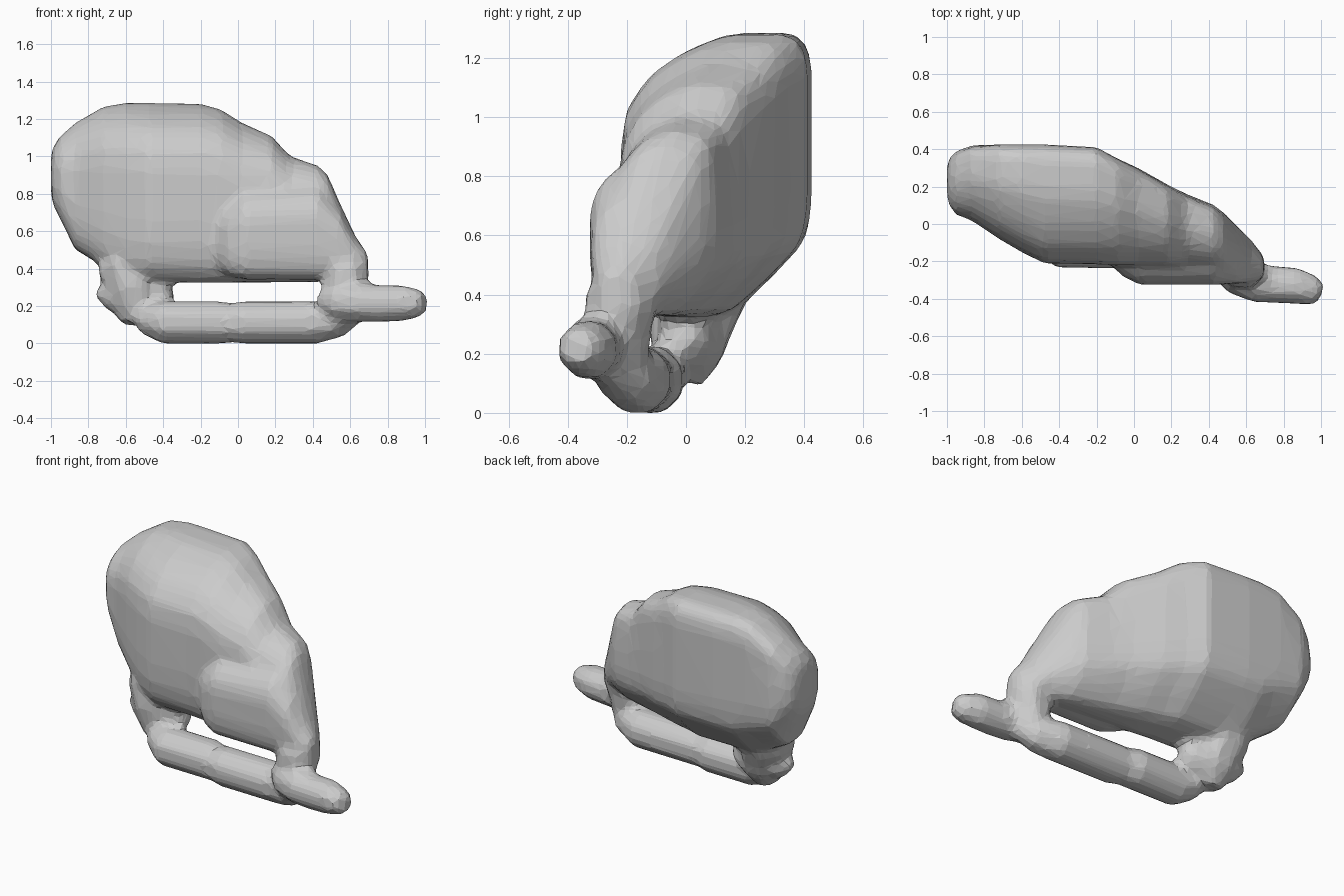
import bpy, bmesh, math, random
from mathutils import Vector

random.seed(4)


def loft(name, rings):
    """Skin a list of equal-length vertex rings and close both ends."""
    bm = bmesh.new()
    vs = [[bm.verts.new(p) for p in r] for r in rings]
    n = len(vs[0])
    for a, b in zip(vs, vs[1:]):
        for i in range(n):
            j = (i + 1) % n
            bm.faces.new((a[i], a[j], b[j], b[i]))
    bm.faces.new(vs[0])
    bm.faces.new(vs[-1])
    bmesh.ops.recalc_face_normals(bm, faces=bm.faces)
    bmesh.ops.triangulate(bm, faces=[f for f in bm.faces if len(f.verts) == 4])
    me = bpy.data.meshes.new(name)
    bm.to_mesh(me)
    bm.free()
    ob = bpy.data.objects.new(name, me)
    bpy.context.collection.objects.link(ob)
    return ob


def fit(v, lo, hi, a, b):
    return a + (v - lo) / (hi - lo) * (b - a)


# Unit profile of the body: leaning back, blunt on every side
PROFILE = [(1, 0.83), (0.84, 1), (0.14, 1), (-0.35, 0.87), (-0.72, 0.70),
           (-1, 0.42), (-1, -0.5), (-0.9, -0.82), (-0.65, -1), (0.1, -1),
           (0.55, -0.74), (0.93, -0.48), (1, -0.22), (1, 0.3)]


def section(x, y0, y1, z0, z1, blend):
    """Corner-cut profile, blended towards an ellipse, fitted into its bounds."""
    pts = []
    n = len(PROFILE)
    for i in range(n):
        a, b = Vector(PROFILE[i]), Vector(PROFILE[(i + 1) % n])
        for p in (a.lerp(b, 0.2), a.lerp(b, 0.8)):
            pts.append(p.normalized().lerp(p, blend))
    ul, uh = min(p[0] for p in pts), max(p[0] for p in pts)
    wl, wh = min(p[1] for p in pts), max(p[1] for p in pts)
    return [Vector((x, fit(u, ul, uh, y0, y1), fit(w, wl, wh, z0, z1)))
            for u, w in pts]


def lofted_sections(name, keys):
    """Loft through sections interpolated between the keys."""
    rings = []
    for a, b in zip(keys, keys[1:]):
        steps = max(1, round((b[0] - a[0]) / 0.09))
        for k in range(steps):
            rings.append(section(*[p + (q - p) * k / steps for p, q in zip(a, b)]))
    rings.append(section(*keys[-1]))
    return loft(name, rings)


def tube(name, path, sides=8):
    """Faceted tube; path holds (x, y, z, radius)."""
    pts = [Vector(p[:3]) for p in path]
    rings = []
    for i, p in enumerate(pts):
        d = (pts[min(i + 1, len(pts) - 1)] - pts[max(i - 1, 0)]).normalized()
        side = d.cross(Vector((0, 1, 0))).normalized()
        up = side.cross(d)
        r = path[i][3]
        rings.append([p + r * (side * math.cos(a) + up * math.sin(a))
                      for a in [2 * math.pi * (k + 0.5) / sides for k in range(sides)]])
    return loft(name, rings)


# Body: x, y min, y max, z min, z max, profile blend
body = lofted_sections("body", [
    (-1.00, 0.16, 0.31, 0.80, 1.00, 0.0),
    (-0.99, 0.10, 0.35, 0.74, 1.05, 0.3),
    (-0.95, 0.05, 0.39, 0.66, 1.11, 0.5),
    (-0.87, 0.02, 0.42, 0.50, 1.18, 0.8),
    (-0.72, -0.08, 0.425, 0.41, 1.265, 1.0),
    (-0.60, -0.15, 0.425, 0.34, 1.285, 1.0),
    (-0.48, -0.21, 0.425, 0.33, 1.285, 1.0),
    (-0.20, -0.215, 0.41, 0.325, 1.28, 1.0),
    (-0.09, -0.22, 0.35, 0.325, 1.25, 1.0),
    (0.02, -0.22, 0.30, 0.325, 1.18, 0.9),
    (0.18, -0.225, 0.21, 0.325, 1.11, 0.8),
    (0.28, -0.23, 0.16, 0.325, 1.00, 0.7),
    (0.43, -0.25, 0.10, 0.325, 0.95, 0.6),
    (0.48, -0.26, 0.06, 0.33, 0.90, 0.5),
    (0.55, -0.29, -0.01, 0.33, 0.74, 0.4),
    (0.63, -0.31, -0.09, 0.31, 0.57, 0.2),
    (0.695, -0.29, -0.18, 0.31, 0.48, 0.0)])

# Low bulge on the front right
bulge = lofted_sections("front_bulge", [
    (-0.12, -0.22, 0.0, 0.40, 0.70, 0.3),
    (-0.06, -0.28, 0.0, 0.36, 0.76, 0.6),
    (0.03, -0.325, 0.0, 0.34, 0.83, 0.7),
    (0.43, -0.325, -0.05, 0.34, 0.85, 0.7),
    (0.55, -0.32, -0.08, 0.34, 0.72, 0.5),
    (0.64, -0.31, -0.15, 0.33, 0.52, 0.2)])

# Base bar
bar = tube("base_bar", [
    (-0.53, -0.05, 0.16, 0.06), (-0.48, -0.08, 0.13, 0.09),
    (-0.40, -0.12, 0.112, 0.121), (-0.10, -0.125, 0.112, 0.121),
    (-0.04, -0.14, 0.11, 0.11), (0.03, -0.155, 0.112, 0.121),
    (0.42, -0.165, 0.112, 0.121), (0.53, -0.21, 0.13, 0.105),
    (0.62, -0.26, 0.17, 0.07)])

# Left leg and its side nub
left_leg = tube("left_leg", [
    (-0.60, 0.09, 0.52, 0.14), (-0.59, 0.04, 0.40, 0.17),
    (-0.56, 0.01, 0.28, 0.15), (-0.55, 0.0, 0.19, 0.125),
    (-0.55, -0.02, 0.11, 0.08)])
nub = tube("left_nub", [
    (-0.76, 0.03, 0.27, 0.025), (-0.69, 0.03, 0.26, 0.085),
    (-0.60, 0.01, 0.25, 0.12), (-0.48, 0.01, 0.24, 0.115),
    (-0.40, -0.01, 0.26, 0.09), (-0.35, -0.02, 0.27, 0.05)])

# Right leg and long foot
right_leg = tube("right_leg", [
    (0.57, -0.20, 0.48, 0.10), (0.58, -0.22, 0.38, 0.13),
    (0.56, -0.23, 0.27, 0.12), (0.55, -0.22, 0.13, 0.09)])
foot = tube("right_foot", [
    (0.44, -0.23, 0.24, 0.055), (0.54, -0.27, 0.22, 0.11),
    (0.66, -0.315, 0.22, 0.112), (0.76, -0.325, 0.212, 0.105),
    (0.86, -0.33, 0.215, 0.103), (0.95, -0.355, 0.215, 0.086),
    (1.0, -0.375, 0.22, 0.055)])

# Fuse everything into one low-poly skin
bpy.ops.object.select_all(action='DESELECT')
for ob in (body, bulge, bar, left_leg, nub, right_leg, foot):
    ob.select_set(True)
bpy.context.view_layer.objects.active = body
bpy.ops.object.join()
fuse = body.modifiers.new("fuse", 'REMESH')
fuse.mode = 'VOXEL'
fuse.voxel_size = 0.025
soften = body.modifiers.new("soften", 'SMOOTH')
soften.factor = 0.5
soften.iterations = 3
facet = body.modifiers.new("facet", 'DECIMATE')
facet.ratio = 0.13
